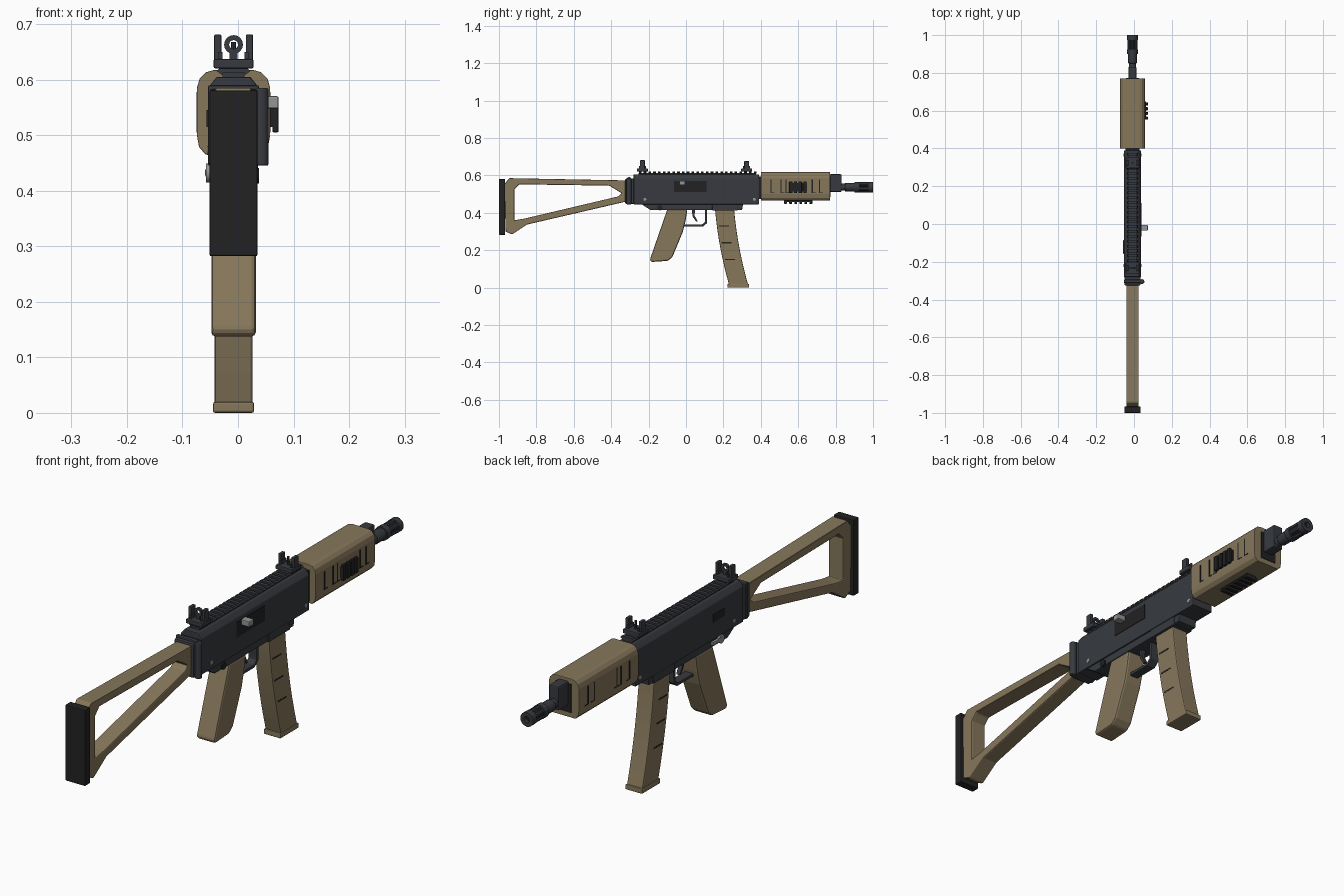
import bpy, bmesh, math
from mathutils import Matrix, Vector

if "Cube" in bpy.data.objects:
    bpy.data.objects.remove(bpy.data.objects["Cube"])

C = -0.008  # centre line of the body in x


def material(name, rgb):
    m = bpy.data.materials.new(name)
    m.diffuse_color = (*rgb, 1)
    m.use_nodes = True
    m.node_tree.nodes["Principled BSDF"].inputs["Base Color"].default_value = m.diffuse_color
    return m


TAN = material("tan", (0.24, 0.185, 0.105))
DARK = material("dark_metal", (0.038, 0.042, 0.05))
BLACK = material("black", (0.016, 0.016, 0.017))
STEEL = material("steel", (0.3, 0.3, 0.3))


def finish(bm, name, mat, bevel=0.0, smooth=False):
    bmesh.ops.recalc_face_normals(bm, faces=bm.faces)
    me = bpy.data.meshes.new(name)
    bm.to_mesh(me)
    bm.free()
    ob = bpy.data.objects.new(name, me)
    bpy.context.collection.objects.link(ob)
    me.materials.append(mat)
    if bevel:
        b = ob.modifiers.new("bevel", 'BEVEL')
        b.width, b.segments, b.limit_method = bevel, 2, 'ANGLE'
    if smooth:
        me.shade_smooth()
        me.set_sharp_from_angle(angle=math.radians(35))
    return ob


def box(name, x, y, z, mat, bevel=0.0):
    bm = bmesh.new()
    bmesh.ops.create_cube(bm, size=1)
    for v in bm.verts:
        v.co = [(a + b) / 2 + c * (b - a) for (a, b), c in zip((x, y, z), v.co)]
    return finish(bm, name, mat, bevel)


def prism(name, pts, span, mat, bevel=0.0, axis='X'):
    """Extrude a (y,z) outline along x, or an (x,z) outline along y."""
    place = (lambda p, s: (s, p[0], p[1])) if axis == 'X' else (lambda p, s: (p[0], s, p[1]))
    bm = bmesh.new()
    a, b = [[bm.verts.new(place(p, s)) for p in pts] for s in span]
    bm.faces.new(a)
    bm.faces.new(b)
    for i in range(len(pts)):
        j = (i + 1) % len(pts)
        bm.faces.new((a[i], a[j], b[j], b[i]))
    return finish(bm, name, mat, bevel)


def frame(name, outer, inner, span, mat, bevel=0.0):
    """Closed ring between two (y,z) outlines with equal point counts."""
    bm = bmesh.new()
    o0, o1 = [[bm.verts.new((s, *p)) for p in outer] for s in span]
    i0, i1 = [[bm.verts.new((s, *p)) for p in inner] for s in span]
    n = len(outer)
    for k in range(n):
        j = (k + 1) % n
        for p, q in ((o0, i0), (i0, i1), (i1, o1), (o1, o0)):
            bm.faces.new((p[k], p[j], q[j], q[k]))
    return finish(bm, name, mat, bevel)


def cyl(name, a, b, r, mat, n=20, bevel=0.0):
    a, b = Vector(a), Vector(b)
    d = b - a
    bm = bmesh.new()
    m = Matrix.Translation((a + b) / 2) @ d.to_track_quat('Z', 'Y').to_matrix().to_4x4()
    bmesh.ops.create_cone(bm, cap_ends=True, segments=n, radius1=r, radius2=r, depth=d.length, matrix=m)
    return finish(bm, name, mat, bevel, n > 8)


# Receiver with chamfered top, and lower housing
prism("receiver", [(C-.046, .445), (C+.046, .445), (C+.046, .585), (C+.03, .605),
                   (C-.03, .605), (C-.046, .585)], (-.28, .39), DARK, .003, 'Y')
prism("lower_receiver", [(-.24, .447), (-.19, .415), (.30, .415), (.305, .447)],
      (C-.041, C+.041), DARK, .003)
box("magazine_well", (C-.044, C+.044), (.14, .275), (.412, .447), DARK, .003)
box("handguard_collar", (C-.038, C+.038), (.385, .41), (.475, .595), BLACK)

# Ejection port, charging handle, selector and pins
box("ejection_port", (C+.04, C+.048), (-.065, .11), (.51, .57), BLACK)
box("charging_handle", (C+.04, .073), (-.035, -.005), (.548, .57), STEEL, .003)
box("left_panel", (C-.0485, C-.04), (-.16, -.09), (.515, .545), BLACK)
cyl("selector_hub", (C-.05, -.14, .432), (C-.036, -.14, .432), .017, STEEL, 16)
box("selector_lever", (C-.051, C-.041), (-.14, -.085), (.425, .439), STEEL, .002)
cyl("selector_right_cap", (C+.036, -.14, .427), (C+.046, -.14, .427), .014, BLACK, 16)
for i, y in enumerate((-.22, .365)):
    cyl(f"receiver_pin_{i}", (C-.048, y, .472), (C+.048, y, .472), .008, STEEL, 16)

# Top rail with cross teeth
box("top_rail", (C-.02, C+.02), (-.255, .375), (.603, .613), DARK)
for i in range(25):
    y = -.252 + i * .0256
    prism(f"rail_tooth_{i}", [(C-.022, .609), (C-.03, .615), (C-.024, .622),
                              (C+.024, .622), (C+.03, .615), (C+.022, .609)],
          (y, y + .014), DARK, 0, 'Y')

# Flip-up sights
for label, y, top in (("rear", -.233, .681), ("front", .324, .676)):
    box(f"{label}_sight_base", (C-.036, C+.036), (y-.029, y+.029), (.62, .637), DARK, .003)
    for s in (-1, 1):
        xs = sorted((C + s*.022, C + s*.035))
        box(f"{label}_sight_ear_{s}", xs, (y-.013, y+.013), (.635, top), DARK, .002)
        xs = sorted((C + s*.02, C + s*.027))
        box(f"{label}_sight_ear_foot_{s}", xs, (y-.018, y+.018), (.635, .65), DARK)
circle = [(math.cos(t*math.tau/16), math.sin(t*math.tau/16)) for t in range(16)]
ring = frame("rear_sight_ring", [(c*.017, s*.017) for c, s in circle],
             [(c*.008, s*.008) for c, s in circle], (-.005, .005), DARK)
ring.location = (C, -.233, .663)
ring.rotation_euler.z = math.pi / 2
box("rear_sight_stem", (C-.007, C+.007), (-.238, -.228), (.635, .65), DARK)
cyl("front_sight_post", (C, .324, .635), (C, .324, .668), .005, DARK, 10)

# Stock hinge, skeleton stock and butt pad
box("hinge_block", (C-.043, C+.043), (-.325, -.278), (.447, .583), DARK, .006)
box("hinge_rib", (C-.046, C+.046), (-.312, -.295), (.447, .59), DARK, .004)
cyl("hinge_barrel", (.042, -.305, .445), (.042, -.305, .585), .013, DARK, 16, .003)
frame("skeleton_stock",
      [(-.97, .555), (-.945, .585), (-.32, .573), (-.32, .46), (-.85, .337), (-.93, .284), (-.965, .30)],
      [(-.918, .525), (-.892, .552), (-.41, .545), (-.345, .505), (-.36, .488), (-.868, .368), (-.918, .36)],
      (C-.033, C+.032), TAN, .004)
box("butt_pad", (C-.043, C+.043), (-1, -.967), (.282, .58), BLACK, .003)

# Pistol grip
prism("pistol_grip", [(-.1, .418), (.008, .418), (-.004, .35), (-.018, .295), (-.045, .23),
                      (-.072, .165), (-.096, .143), (-.185, .137), (-.193, .15)],
      (C-.04, C+.04), TAN, .009)

# Trigger guard and trigger
prism("trigger_guard", [(-.025, .338), (-.015, .326), (.09, .326), (.113, .345), (.113, .44),
                        (.101, .44), (.101, .351), (.086, .338)], (C-.018, C+.018), DARK, .002)
prism("trigger", [(.03, .42), (.048, .42), (.046, .385), (.062, .355), (.054, .352), (.036, .38)],
      (C-.008, C+.008), DARK, .001)

# Curved magazine with side grooves and floor plate
edge = lambda t: .155 + .035*t + .04*t*t
steps = [i / 7 for i in range(8)]
side = [(edge(t), .42 - .405*t) for t in steps]
prism("magazine", side + [(y + .102, z) for y, z in reversed(side)], (C-.034, C+.034), TAN, .004)
box("magazine_floor_plate", (C-.037, C+.037), (.222, .337), (0, .02), TAN, .004)
for i, z in enumerate((.33, .24, .15)):
    y = edge((.42 - z) / .405)
    box(f"magazine_groove_{i}", (C-.0348, C+.0348), (y+.012, y+.066), (z-.003, z+.003), BLACK)

# Handguard shell with rounded corners
half = [(.05, .465), (.062, .478), (.066, .5), (.066, .585), (.061, .602), (.05, .613), (.036, .617)]
prism("handguard", [(C+x, z) for x, z in half] + [(C-x, z) for x, z in reversed(half)],
      (.4, .77), TAN, .002, 'Y')
box("handguard_front_recess", (C-.034, C+.034), (.76, .773), (.485, .597), BLACK)
for s in (-1, 1):
    for i, y in enumerate((.452, .505, .532, .672, .71)):
        xs = sorted((C + s*.06, C + s*.0668))
        box(f"handguard_slot_{s}_{i}", xs, (y, y+.006), (.505, .578), BLACK)
        box(f"handguard_slot_foot_{s}_{i}", xs, (y, y+.022), (.505, .509), BLACK)

# Accessory rails on the right side and underneath
box("side_rail", (C+.06, C+.072), (.552, .648), (.515, .558), BLACK)
for i in range(4):
    y = .552 + i*.025
    box(f"side_rail_tooth_{i}", (C+.07, C+.081), (y, y+.017), (.505, .567), BLACK, .002)
box("under_rail", (C-.02, C+.02), (.525, .675), (.457, .468), BLACK)
for i in range(6):
    y = .525 + i*.027
    box(f"under_rail_tooth_{i}", (C-.027, C+.027), (y, y+.015), (.448, .46), BLACK, .002)

# Barrel, gas block and muzzle brake
Z = .537
cyl("barrel", (C, .74, Z), (C, .9, Z), .019, DARK)
box("gas_block", (C-.021, C+.021), (.768, .832), (.512, .606), DARK, .005)
cyl("gas_tube", (C, .74, .583), (C, .785, .583), .016, DARK, 16)
cyl("muzzle_nut", (C, .85, Z), (C, .91, Z), .0235, DARK, 12, .003)
cyl("muzzle_brake_core", (C, .9, Z), (C, .985, Z), .022, BLACK)
for i, (a, b) in enumerate(((.9, .925), (.975, 1.0))):
    bm_ob = frame(f"muzzle_ring_{i}", [(c*.028, s*.028) for c, s in circle],
                  [(c*.012, s*.012) for c, s in circle], (a, b), DARK)
    bm_ob.rotation_euler.z = math.pi / 2
    bm_ob.location = (C, 0, Z)
for i in range(6):
    t = (i + .5) * math.tau / 6
    p = (C + math.cos(t)*.0205, 0, Z + math.sin(t)*.0205)
    cyl(f"muzzle_bar_{i}", (p[0], .92, p[2]), (p[0], .98, p[2]), .0075, DARK, 8)
